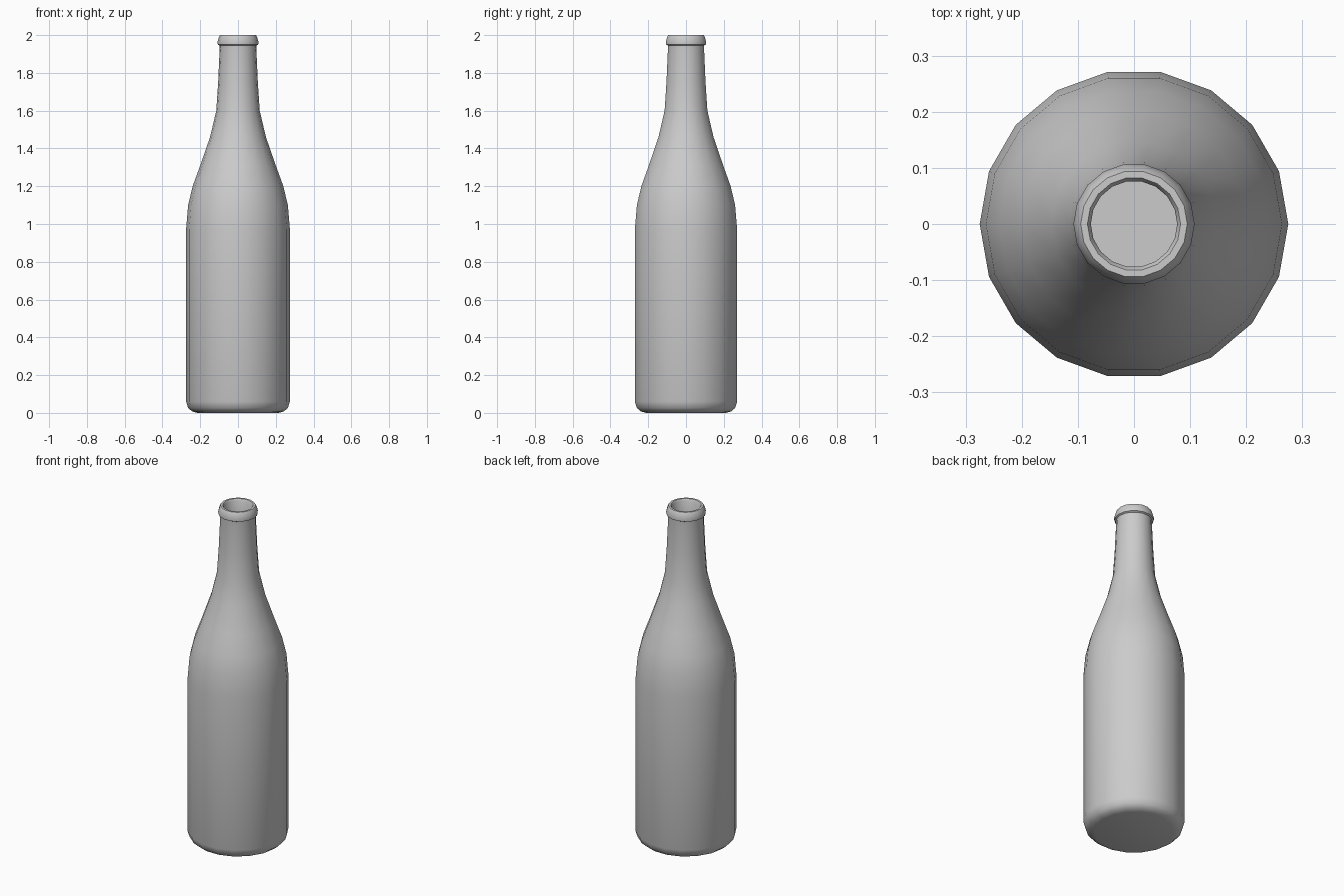
import bpy, bmesh, math

if "Cube" in bpy.data.objects:
    bpy.data.objects.remove(bpy.data.objects["Cube"])

SIDES = 18

# Outer silhouette (radius, height), from base to lip
outer = [(0.215, 0.0), (0.243, 0.008), (0.264, 0.026), (0.275, 0.06),
         (0.275, 0.97), (0.264, 1.10), (0.24, 1.20), (0.20, 1.31),
         (0.148, 1.46), (0.115, 1.60), (0.105, 1.75), (0.097, 1.93),
         (0.098, 1.945), (0.107, 1.95), (0.108, 1.965), (0.101, 1.99), (0.095, 2.0)]
# Hollow inside, from mouth to inner floor
inner = [(0.083, 2.0), (0.077, 1.99), (0.077, 1.85), (0.09, 1.60),
         (0.123, 1.46), (0.175, 1.31), (0.238, 1.10), (0.25, 0.97),
         (0.25, 0.07), (0.22, 0.03)]

# Revolve the profile around z
bm = bmesh.new()
rings = []
for r, z in outer + inner:
    rings.append([bm.verts.new((r * math.cos(2 * math.pi * i / SIDES),
                                r * math.sin(2 * math.pi * i / SIDES), z))
                  for i in range(SIDES)])
for a, b in zip(rings, rings[1:]):
    for i in range(SIDES):
        j = (i + 1) % SIDES
        bm.faces.new((a[i], a[j], b[j], b[i]))

# Base and inner floor
bm.faces.new(rings[0][::-1])
bm.faces.new(rings[-1])
bmesh.ops.recalc_face_normals(bm, faces=bm.faces)

mesh = bpy.data.meshes.new("bottle")
bm.to_mesh(mesh)
bm.free()
bottle = bpy.data.objects.new("bottle", mesh)
bpy.context.collection.objects.link(bottle)

# Smooth glass surface
bpy.context.view_layer.objects.active = bottle
bottle.select_set(True)
bpy.ops.object.shade_smooth_by_angle(angle=math.radians(50))
